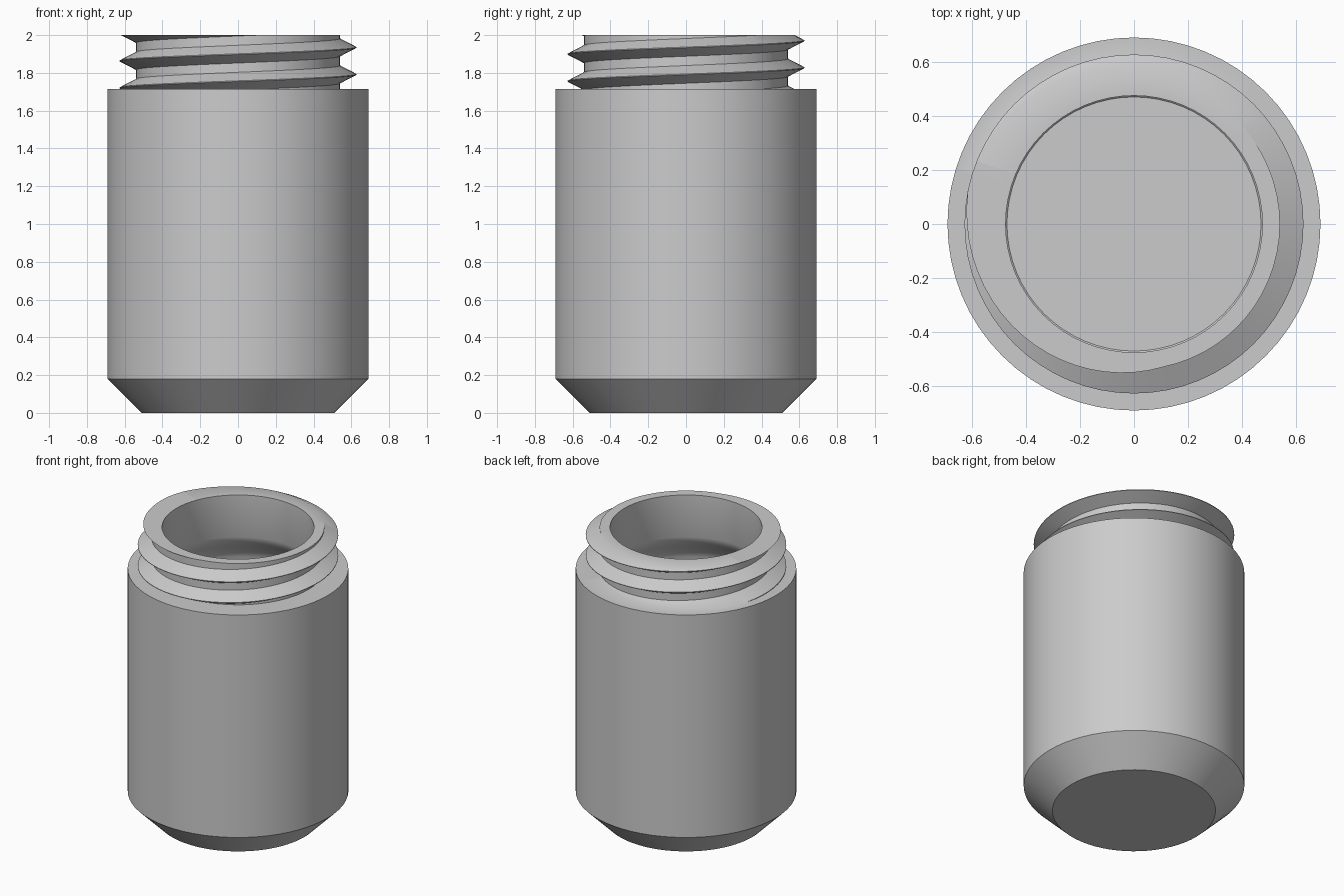
import bpy, bmesh, math
from mathutils import Vector

cube = bpy.data.objects.get("Cube")
if cube:
    bpy.data.objects.remove(cube)

SEGMENTS = 64
TOP, SHOULDER = 2.0, 1.715
PITCH, CREST_Z = 0.143, 1.935
ROOT_R, CREST_R, BORE_R = 0.54, 0.627, 0.475

bm = bmesh.new()


def screw_thread():
    """Right-handed ridge wound round the neck, trimmed flat at both ends."""
    profile = [(-0.047, ROOT_R), (-0.002, CREST_R), (0.002, CREST_R),
               (0.047, ROOT_R), (PITCH - 0.047, ROOT_R)]
    previous = None
    for i in range(-3 * SEGMENTS, 2 * SEGMENTS + 1):
        turn = i / SEGMENTS
        a = math.tau * turn
        ring = [bm.verts.new((r * math.cos(a), r * math.sin(a),
                              CREST_Z + PITCH * turn + dz)) for dz, r in profile]
        if previous:
            for k in range(len(profile) - 1):
                bm.faces.new((previous[k], ring[k], ring[k + 1], previous[k + 1]))
        previous = ring
    bmesh.ops.remove_doubles(bm, verts=bm.verts[:], dist=0.0005)
    for z, direction in ((TOP, 1), (SHOULDER, -1)):
        bmesh.ops.bisect_plane(bm, geom=bm.verts[:] + bm.edges[:] + bm.faces[:],
                               dist=1e-5, plane_co=(0, 0, z),
                               plane_no=(0, 0, direction), clear_outer=True)


def lathe(points):
    """Turn a radius and height profile round the z axis."""
    verts = [bm.verts.new((r, 0, z)) for r, z in points]
    edges = [bm.edges.new(pair) for pair in zip(verts, verts[1:])]
    bmesh.ops.spin(bm, geom=verts + edges, cent=(0, 0, 0), axis=(0, 0, 1),
                   angle=math.tau, steps=SEGMENTS, use_merge=False)
    bmesh.ops.remove_doubles(bm, verts=bm.verts[:], dist=0.0005)


def fill_ring(z):
    """Close the flat ring between the two open loops at one height."""
    rim = [e for e in bm.edges if e.is_boundary
           and all(abs(v.co.z - z) < 0.001 for v in e.verts)]
    bmesh.ops.triangle_fill(bm, edges=rim, use_beauty=True,
                            normal=Vector((0, 0, 1)))


screw_thread()
# Outer wall with its chamfered foot
lathe([(0, 0), (0.51, 0), (0.69, 0.18), (0.69, SHOULDER)])
# Bore, widening below the neck into the hollow interior
lathe([(BORE_R, TOP), (BORE_R, 1.71), (0.49, 1.67), (0.53, 1.62), (0.59, 1.56),
       (0.61, 1.51), (0.61, 0.22), (0.47, 0.08), (0, 0.08)])
fill_ring(TOP)
fill_ring(SHOULDER)
bmesh.ops.recalc_face_normals(bm, faces=bm.faces[:])

mesh = bpy.data.meshes.new("threaded_container")
bm.to_mesh(mesh)
bm.free()
container = bpy.data.objects.new("threaded_container", mesh)
bpy.context.collection.objects.link(container)

# Plain grey finish
grey = bpy.data.materials.new("plain_grey")
grey.use_nodes = True
colour = (0.6, 0.6, 0.6, 1)
grey.diffuse_color = colour
grey.node_tree.nodes["Principled BSDF"].inputs["Base Color"].default_value = colour
mesh.materials.append(grey)

bpy.ops.object.select_all(action="DESELECT")
container.select_set(True)
bpy.context.view_layer.objects.active = container
bpy.ops.object.shade_smooth_by_angle(angle=math.radians(30))
